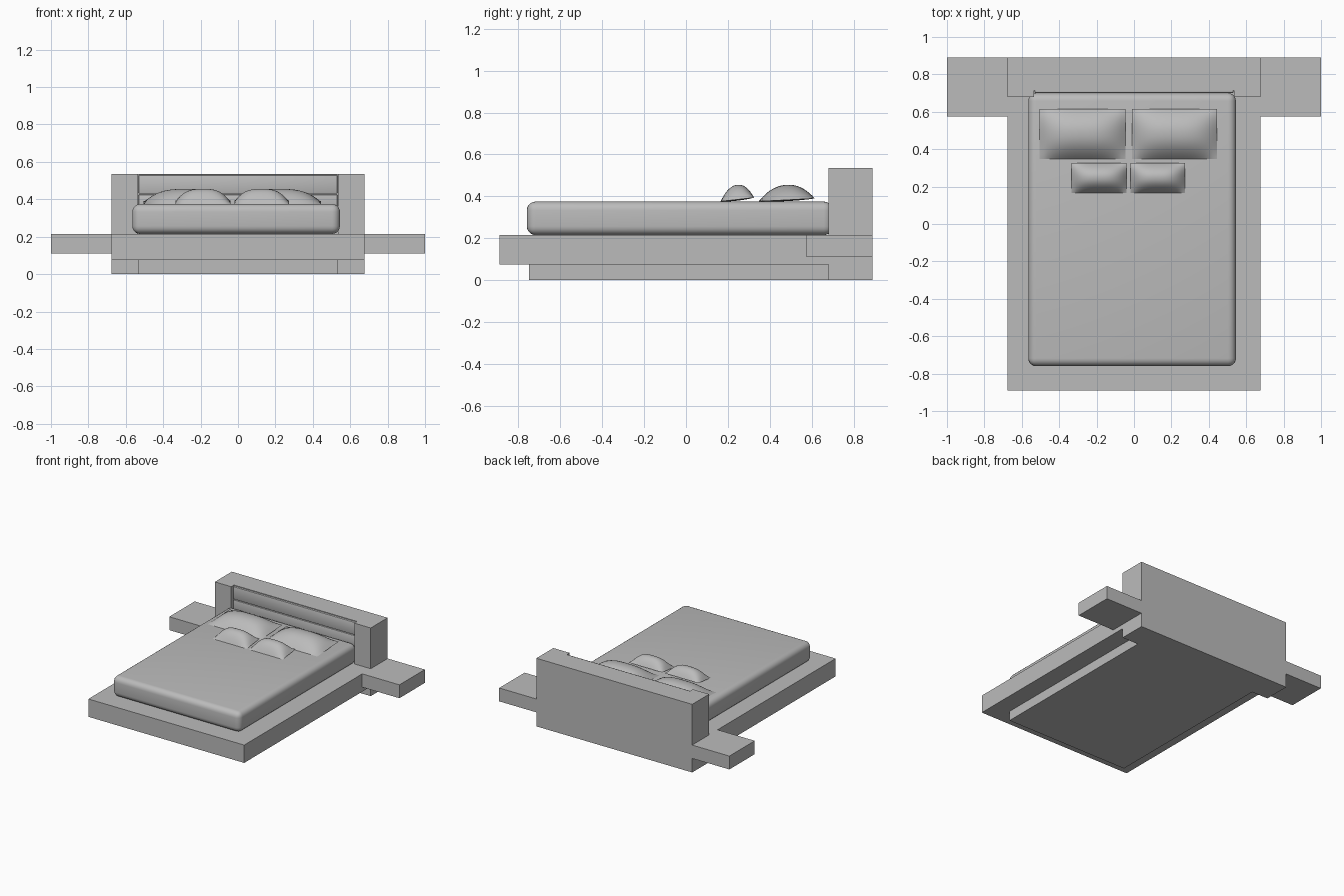
import bpy, bmesh

cube = bpy.data.objects.get("Cube")
if cube:
    bpy.data.objects.remove(cube, do_unlink=True)

grey = bpy.data.materials.new("plain_grey")
grey.use_nodes = True
GREY = (0.5, 0.5, 0.5, 1)
grey.diffuse_color = GREY
grey.node_tree.nodes["Principled BSDF"].inputs["Base Color"].default_value = GREY


def finish(name, bm, smooth=False):
    bmesh.ops.recalc_face_normals(bm, faces=bm.faces)
    mesh = bpy.data.meshes.new(name)
    bm.to_mesh(mesh)
    bm.free()
    mesh.materials.append(grey)
    obj = bpy.data.objects.new(name, mesh)
    bpy.context.collection.objects.link(obj)
    if smooth:
        bpy.ops.object.select_all(action='DESELECT')
        obj.select_set(True)
        bpy.context.view_layer.objects.active = obj
        bpy.ops.object.shade_smooth_by_angle(angle=0.7)
    return obj


def box(name, xs, ys, zs, bevel=0, segments=4):
    bm = bmesh.new()
    bmesh.ops.create_cube(bm, size=1)
    for v in bm.verts:
        v.co = [(r[0] + r[1]) / 2 + c * (r[1] - r[0]) for c, r in zip(v.co, (xs, ys, zs))]
    if bevel:
        bmesh.ops.bevel(bm, geom=bm.edges[:], offset=bevel, segments=segments,
                        profile=0.5, affect='EDGES')
    return finish(name, bm, bevel > 0)


def prism(name, outline, zs):
    """Extrude a plan outline upwards."""
    bm = bmesh.new()
    face = bm.faces.new([bm.verts.new((x, y, zs[0])) for x, y in outline])
    top = bmesh.ops.extrude_face_region(bm, geom=[face])["geom"]
    for v in top:
        if isinstance(v, bmesh.types.BMVert):
            v.co.z = zs[1]
    return finish(name, bm)


def pillow(name, xs, ys, z, height, tilt, n=20):
    """Domed cushion with a crisp rectangular seam and a shallow underside."""
    bm = bmesh.new()
    bmesh.ops.create_grid(bm, x_segments=n, y_segments=n, size=1)
    seam = [e for e in bm.edges if e.is_boundary]
    dup = bmesh.ops.duplicate(bm, geom=bm.verts[:] + bm.edges[:] + bm.faces[:])
    under = {g for g in dup["geom"] if isinstance(g, bmesh.types.BMVert)}
    for v in bm.verts:
        u, w = v.co.x, v.co.y
        dome = (1 - abs(u) ** 3) * (1 - abs(w) ** 2.2)
        rise = -0.08 * dome if v in under else dome
        v.co = ((xs[0] + xs[1]) / 2 + u * (xs[1] - xs[0]) / 2,
                (ys[0] + ys[1]) / 2 + w * (ys[1] - ys[0]) / 2,
                z + tilt * (w + 1) / 2 + height * rise)
    bmesh.ops.remove_doubles(bm, verts=bm.verts[:], dist=1e-5)
    return finish(name, bm, True)


# Plinth, platform and the two floating side shelves
HALF, INNER = 0.677, 0.535
FRONT, BACK, HEAD = -0.89, 0.89, 0.68
box("plinth", (-INNER, INNER), (-0.75, HEAD), (0, 0.08))
box("platform", (-HALF, HALF), (FRONT, HEAD), (0.075, 0.215))
for side, s in (("left", 1), ("right", -1)):
    box(side + "_shelf", sorted((s * HALF, s)), (0.575, BACK), (0.11, 0.215))

# Headboard: solid below, with a shallow recess between its posts above
RECESS = 0.715
box("headboard_base", (-HALF, HALF), (HEAD, BACK), (0, 0.215))
prism("headboard", [(-HALF, BACK), (-HALF, HEAD), (-INNER, HEAD), (-INNER, RECESS),
                    (INNER, RECESS), (INNER, HEAD), (HALF, HEAD), (HALF, BACK)],
      (0.215, 0.535))

# Padded rows filling the recess
for i in range(3):
    low = 0.222 + i * 0.104
    box(f"headboard_panel_{i + 1}", (-INNER + 0.003, INNER - 0.003), (0.70, 0.725),
        (low, low + 0.1), 0.006, 2)

# Mattress
box("mattress", (-0.565, 0.545), (-0.76, 0.70), (0.215, 0.375), 0.042, 5)

# Pillows
for side, xs in (("right", (-0.505, -0.045)), ("left", (-0.012, 0.445))):
    pillow(side + "_large_pillow", xs, (0.347, 0.615), 0.376, 0.072, 0.014)
for side, xs in (("right", (-0.335, -0.04)), ("left", (-0.02, 0.272))):
    pillow(side + "_small_pillow", xs, (0.165, 0.325), 0.376, 0.07, 0.018)
